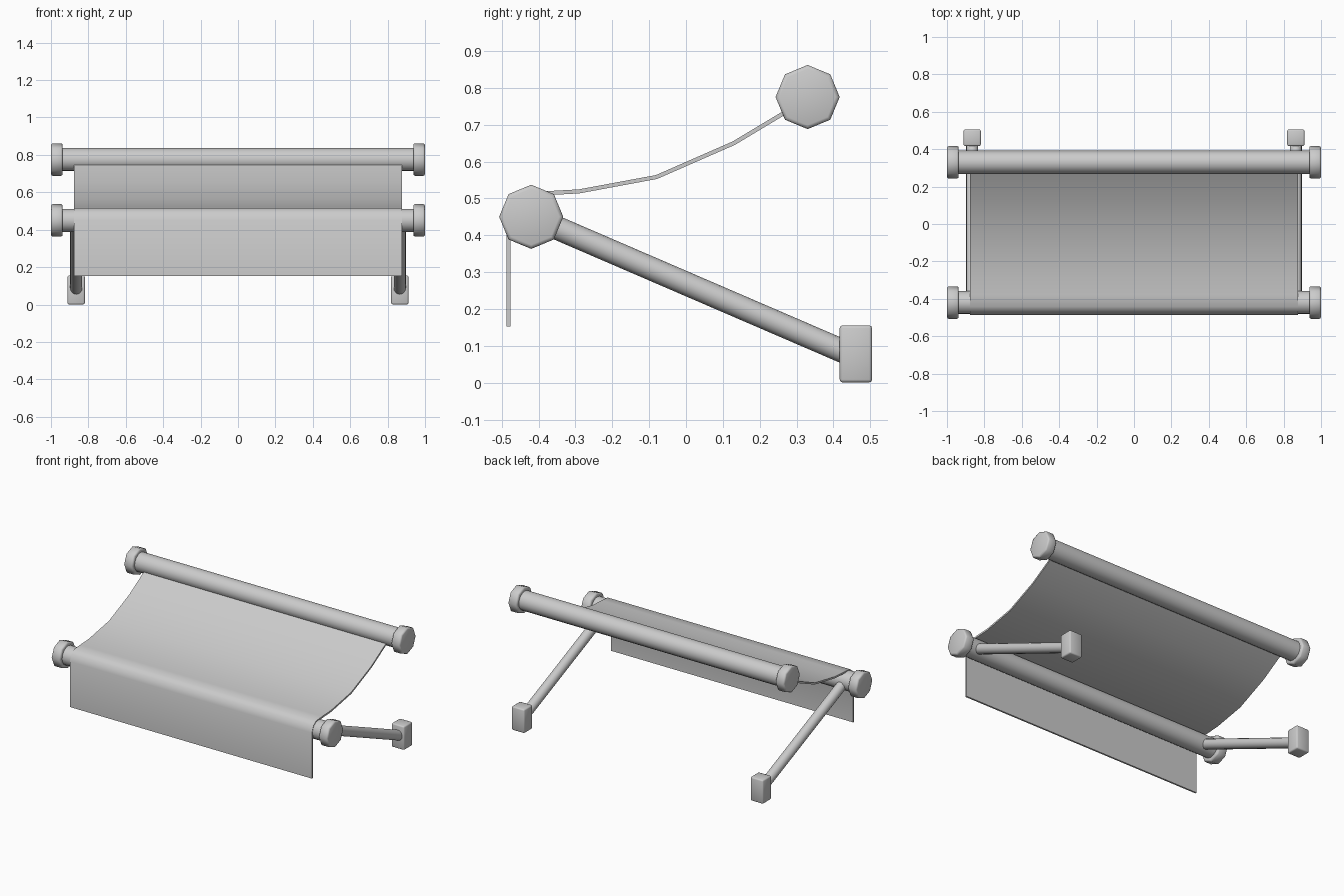
import bpy
import bmesh
from math import radians
from mathutils import Vector

cube = bpy.data.objects.get("Cube")
if cube:
    bpy.data.objects.remove(cube, do_unlink=True)

grey = bpy.data.materials.new("light grey")
grey.use_nodes = True
colour = (0.6, 0.6, 0.6, 1)
grey.diffuse_color = colour
grey.node_tree.nodes["Principled BSDF"].inputs["Base Color"].default_value = colour


def finish(obj, name, bevel=0, angle=40):
    obj.name = name
    obj.data.materials.append(grey)
    bpy.ops.object.select_all(action="DESELECT")
    obj.select_set(True)
    bpy.context.view_layer.objects.active = obj
    if bevel:
        mod = obj.modifiers.new("soft edges", "BEVEL")
        mod.width = bevel
        mod.segments = 2
        mod.limit_method = "ANGLE"
        mod.angle_limit = radians(60)
        bpy.ops.object.modifier_apply(modifier=mod.name)
    bpy.ops.object.shade_smooth_by_angle(angle=radians(angle))
    return obj


def rod(name, start, end, radius, sides, bevel=0, angle=40):
    a, b = Vector(start), Vector(end)
    bpy.ops.mesh.primitive_cylinder_add(vertices=sides, radius=radius,
                                        depth=(b - a).length, location=(a + b) / 2)
    obj = bpy.context.object
    obj.rotation_mode = "QUATERNION"
    obj.rotation_quaternion = (b - a).to_track_quat("Z", "Y")
    return finish(obj, name, bevel, angle)


# Rollers with eight-sided end caps
rollers = {"rear": (0.33, 0.775), "front": (-0.42, 0.45)}
for label, (y, z) in rollers.items():
    rod(label + "_roller", (-0.95, y, z), (0.95, y, z), 0.062, 16)
    for side, s in (("left", 1), ("right", -1)):
        rod(f"{label}_{side}_end_cap", (s * 0.937, y, z), (s, y, z),
            0.087, 8, 0.01, 50)

# Support arms and wall blocks
for side, s in (("left", 1), ("right", -1)):
    x = s * 0.865
    rod(side + "_arm", (x, -0.42, 0.45), (x, 0.45, 0.075), 0.032, 16)
    bpy.ops.mesh.primitive_cube_add(size=1, location=(x, 0.461, 0.078))
    block = bpy.context.object
    block.scale = (0.092, 0.088, 0.155)
    bpy.ops.object.transform_apply(location=False, rotation=False, scale=True)
    finish(block, side + "_wall_block", 0.008, 50)

# Sagging fabric with a hanging front flap, profile swept across the width
profile = [(-0.482, 0.153), (-0.482, 0.45), (-0.467, 0.49), (-0.44, 0.51),
           (-0.38, 0.514), (-0.29, 0.519), (-0.08, 0.558), (0.13, 0.65),
           (0.28, 0.74), (0.33, 0.775)]
bm = bmesh.new()
left = [bm.verts.new((0.877, y, z)) for y, z in profile]
right = [bm.verts.new((-0.877, y, z)) for y, z in profile]
for i in range(len(profile) - 1):
    bm.faces.new((right[i], left[i], left[i + 1], right[i + 1]))
mesh = bpy.data.meshes.new("fabric")
bm.to_mesh(mesh)
bm.free()
fabric = bpy.data.objects.new("fabric", mesh)
bpy.context.collection.objects.link(fabric)
bpy.context.view_layer.objects.active = fabric
thick = fabric.modifiers.new("cloth thickness", "SOLIDIFY")
thick.thickness = 0.011
thick.offset = 0
bpy.ops.object.modifier_apply(modifier=thick.name)
finish(fabric, "fabric", 0, 50)
